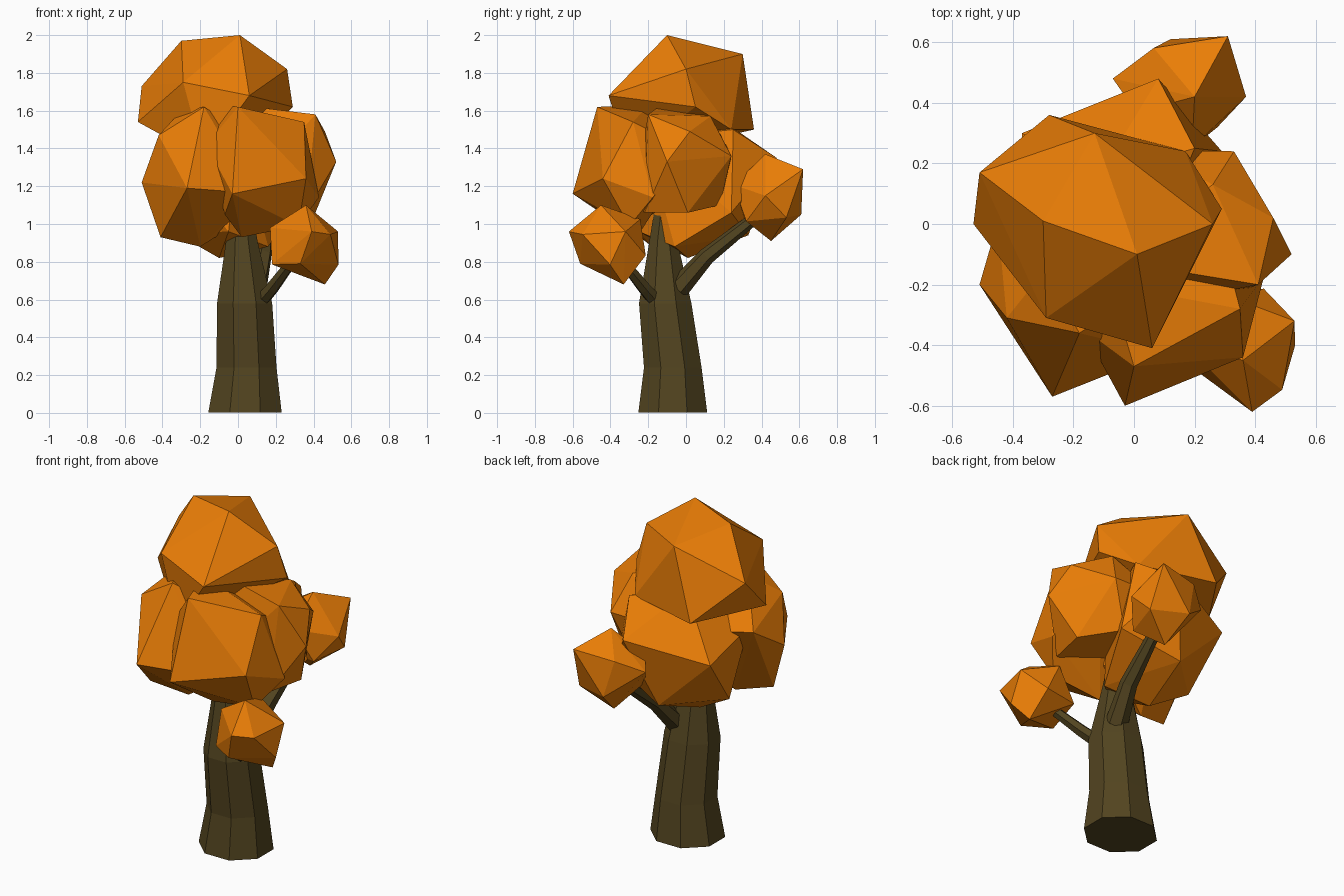
import bpy, bmesh
from math import cos, sin, tau
from mathutils import Vector, Matrix

if "Cube" in bpy.data.objects:
    bpy.data.objects.remove(bpy.data.objects["Cube"])


def material(name, colour):
    m = bpy.data.materials.new(name)
    m.diffuse_color = colour
    m.use_nodes = True
    m.node_tree.nodes["Principled BSDF"].inputs["Base Color"].default_value = m.diffuse_color
    return m


LEAF = material("orange_leaves", (0.82, 0.205, 0.002, 1))
BARK = material("bark", (0.085, 0.058, 0.014, 1))


def finish(bm, name, mat):
    bmesh.ops.recalc_face_normals(bm, faces=bm.faces)
    me = bpy.data.meshes.new(name)
    bm.to_mesh(me)
    bm.free()
    me.materials.append(mat)
    bpy.context.collection.objects.link(bpy.data.objects.new(name, me))


def frame(a, b):
    z = a.normalized()
    x = (b - z * b.dot(z)).normalized()
    return Matrix((x, z.cross(x), z)).transposed()


def leaf_clump(name, centre, radius, *corners):
    """Icosahedron turned towards its first two corners, then pulled onto all of them."""
    c = Vector(centre)
    targets = [Vector(p) - c for p in corners]
    bm = bmesh.new()
    bmesh.ops.create_icosphere(bm, subdivisions=1, radius=radius)
    bm.verts.ensure_lookup_table()
    a = bm.verts[0].co.copy()
    b = next(e.other_vert(bm.verts[0]) for e in bm.verts[0].link_edges).co.copy()
    turn = frame(targets[0], targets[1]) @ frame(a, b).transposed()
    points = [turn @ v.co for v in bm.verts]
    bm.free()
    for t in targets:
        near = max(points, key=lambda p: p.normalized().dot(t.normalized()))
        points.remove(near)
    bm = bmesh.new()
    for p in points + targets:
        bm.verts.new(p + c)
    bmesh.ops.convex_hull(bm, input=bm.verts[:])
    loose = [v for v in bm.verts if not v.link_faces]
    bmesh.ops.delete(bm, geom=loose, context='VERTS')
    finish(bm, name, LEAF)


def limb(name, rings, sides, level=False):
    """Tapered faceted tube; each ring is x, y, z, radius a, radius b."""
    bm = bmesh.new()
    axis = Vector(rings[-1][:3]) - Vector(rings[0][:3])
    q = axis.to_track_quat('Z', 'Y').to_matrix()
    if level:
        q = Matrix.Identity(3)
    loops = []
    for x, y, z, ra, rb in rings:
        loops.append([bm.verts.new(Vector((x, y, z)) + q @ Vector(
            (ra * cos(tau * (i + 0.5) / sides), rb * sin(tau * (i + 0.5) / sides), 0)))
            for i in range(sides)])
    for lo, hi in zip(loops, loops[1:]):
        for i in range(sides):
            j = (i + 1) % sides
            bm.faces.new((lo[i], lo[j], hi[j], hi[i]))
    bm.faces.new(loops[0][::-1])
    bm.faces.new(loops[-1])
    finish(bm, name, BARK)


# Trunk and two side branches
limb("trunk", [(0.037, -0.07, 0.003, 0.21, 0.197), (0.045, -0.07, 0.24, 0.172, 0.165),
               (0.035, -0.11, 0.58, 0.158, 0.15), (0.02, -0.12, 0.91, 0.09, 0.08),
               (0.01, -0.10, 1.15, 0.06, 0.06)], 8, level=True)
limb("front_branch", [(0.11, -0.15, 0.58, 0.045, 0.04), (0.18, -0.22, 0.66, 0.04, 0.035),
                      (0.33, -0.38, 0.86, 0.025, 0.025)], 6)
limb("back_branch", [(0.09, -0.04, 0.66, 0.065, 0.06), (0.13, 0.11, 0.83, 0.05, 0.045),
                     (0.16, 0.40, 1.06, 0.03, 0.03)], 6)

# Large leaf clumps
leaf_clump("top_leaves", (-0.12, 0.0, 1.60), 0.40,
           (0.01, -0.10, 2.0), (-0.30, 0.01, 1.97), (-0.13, 0.30, 1.90), (0.26, 0.0, 1.82),
           (-0.29, -0.31, 1.75), (0.06, -0.41, 1.68), (-0.51, 0.17, 1.73),
           (-0.53, 0.0, 1.54), (-0.28, 0.36, 1.50), (0.29, 0.05, 1.62), (0.17, 0.24, 1.5))
leaf_clump("front_left_leaves", (-0.18, -0.21, 1.26), 0.36,
           (-0.27, -0.57, 1.19), (-0.42, -0.31, 1.47), (-0.51, -0.20, 1.22),
           (-0.41, -0.24, 0.93), (-0.18, -0.36, 1.62), (-0.20, -0.18, 0.88),
           (-0.30, -0.16, 1.60))
leaf_clump("front_leaves", (0.13, -0.26, 1.28), 0.34,
           (-0.03, -0.60, 1.16), (0.36, -0.44, 1.24), (0.0, -0.47, 1.62),
           (0.35, -0.28, 1.54), (0.32, -0.30, 0.99), (-0.07, -0.40, 1.05),
           (-0.08, -0.20, 1.63), (0.02, -0.26, 0.93))
leaf_clump("right_leaves", (0.17, -0.07, 1.33), 0.34,
           (0.52, -0.10, 1.33), (0.41, -0.20, 1.58), (0.46, 0.02, 1.49),
           (0.33, 0.24, 1.36), (0.41, 0.01, 1.06), (0.36, -0.22, 1.06),
           (0.26, 0.13, 1.57), (0.22, 0.18, 1.10), (-0.08, -0.12, 1.64))
leaf_clump("back_leaves", (-0.03, 0.08, 1.20), 0.39,
           (0.08, 0.48, 1.35), (-0.37, 0.30, 1.25), (0.20, 0.25, 1.50),
           (0.29, 0.24, 1.06), (-0.10, 0.01, 0.82), (-0.05, 0.33, 0.94),
           (0.16, -0.06, 0.88), (-0.05, -0.25, 0.96))

# Small leaf clumps at the branch ends
leaf_clump("front_branch_leaves", (0.35, -0.40, 0.89), 0.21,
           (0.36, -0.45, 1.10), (0.53, -0.32, 0.96), (0.39, -0.62, 0.96),
           (0.46, -0.33, 0.68), (0.17, -0.40, 0.98), (0.33, -0.56, 0.79))
leaf_clump("back_branch_leaves", (0.17, 0.45, 1.14), 0.21,
           (0.20, 0.42, 1.37), (0.31, 0.62, 1.29), (0.37, 0.42, 1.15),
           (0.16, 0.45, 0.91), (-0.07, 0.48, 1.20), (0.12, 0.61, 1.05))
